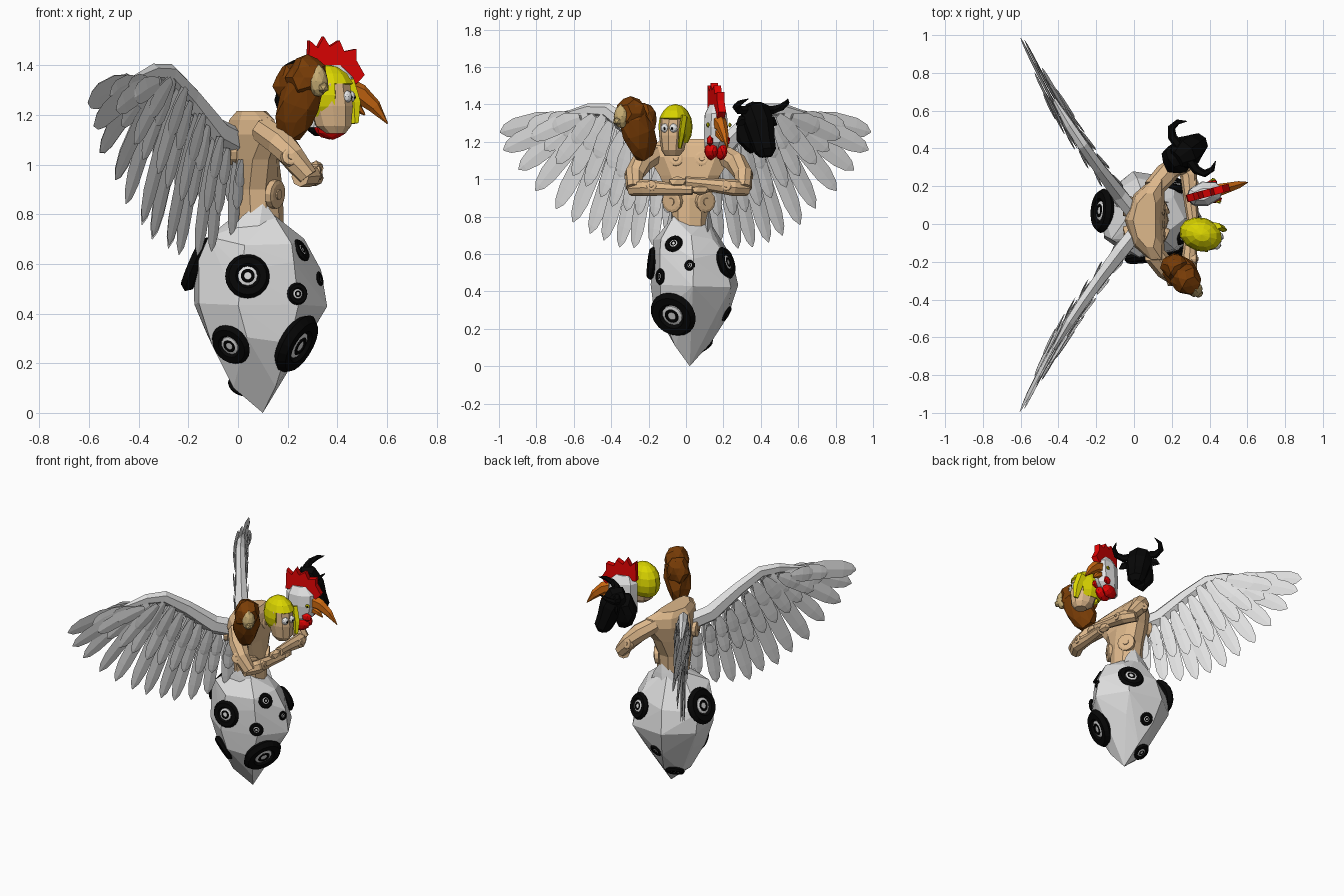
import bpy, bmesh, math, random
from mathutils import Vector, Matrix
from mathutils.bvhtree import BVHTree

random.seed(4)
if "Cube" in bpy.data.objects:
    bpy.data.objects.remove(bpy.data.objects["Cube"])


def material(name, r, g, b):
    m = bpy.data.materials.new(name)
    m.use_nodes = True
    m.diffuse_color = (r, g, b, 1)
    m.node_tree.nodes["Principled BSDF"].inputs["Base Color"].default_value = (r, g, b, 1)
    return m


GREY = material("pale_grey", .74, .74, .74)
SKIN = material("skin", .73, .48, .26)
BLACK = material("black", .002, .002, .002)
BROWN = material("mane_brown", .19, .046, .002)
TAN = material("tan", .56, .41, .17)
YELLOW = material("yellow", .70, .66, 0)
RED = material("red", .78, .001, .001)
ORANGE = material("orange", .64, .15, .006)
WHITE = material("white", .82, .82, .82)


def finish(name, bm, mat, frame=None):
    bmesh.ops.remove_doubles(bm, verts=bm.verts, dist=.0005)
    bmesh.ops.recalc_face_normals(bm, faces=bm.faces)
    mesh = bpy.data.meshes.new(name)
    bm.to_mesh(mesh)
    bm.free()
    mesh.materials.append(mat)
    ob = bpy.data.objects.new(name, mesh)
    bpy.context.collection.objects.link(ob)
    if frame:
        ob.matrix_world = frame
    return ob


def loft(name, rings, mat, frame=None):
    bm = bmesh.new()
    vs = [[bm.verts.new(p) for p in ring] for ring in rings]
    n = len(vs[0])
    for a, b in zip(vs, vs[1:]):
        for i in range(n):
            bm.faces.new((a[i], a[(i + 1) % n], b[(i + 1) % n], b[i]))
    bm.faces.new(vs[0])
    bm.faces.new(vs[-1])
    return finish(name, bm, mat, frame)


def sweep(name, pts, radii, mat, n=6, up=(0, 0, 1), flat=1.0, frame=None):
    """Tube along pts; flat squeezes it along the up direction."""
    pts, up, rings = [Vector(p) for p in pts], Vector(up), []
    for i, (p, r) in enumerate(zip(pts, radii)):
        t = (pts[min(i + 1, len(pts) - 1)] - pts[max(i - 1, 0)]).normalized()
        side = t.cross(up).normalized()
        nor = side.cross(t)
        rings.append([p + side * r * math.cos(k * math.tau / n) + nor * r * flat * math.sin(k * math.tau / n)
                      for k in range(n)])
    return loft(name, rings, mat, frame)


def blob(name, loc, size, mat, frame=None, jitter=0, tilt=0, sub=2):
    bm = bmesh.new()
    bmesh.ops.create_icosphere(bm, subdivisions=sub, radius=1)
    for v in bm.verts:
        v.co *= 1 + random.uniform(-jitter, jitter)
    bm.transform(Matrix.Translation(loc) @ Matrix.Rotation(tilt, 4, 'Y') @ Matrix.Diagonal((*size, 1)))
    return finish(name, bm, mat, frame)


def ellipse(z, cx, cy, rx, ry, n=10, bend=0.0):
    ring = []
    for k in range(n):
        a = k * math.tau / n
        y = ry * math.sin(a)
        ring.append(Vector((cx + rx * math.cos(a) + bend * y * y, cy + y, z)))
    return ring


def head_frame(x, y, z, degrees):
    return Matrix.Translation((x, y, z)) @ Matrix.Rotation(math.radians(degrees), 4, 'Z')


# Faceted lower body
bm = bmesh.new()
for z, cx, cy, rx, ry in ((.12, .08, .03, .095, .095), (.29, .065, .025, .205, .205), (.45, .075, .04, .28, .24),
                          (.6, .07, .025, .262, .235), (.7, .075, .01, .195, .18), (.785, .085, .02, .095, .1)):
    for p in ellipse(z, cx, cy, rx, ry, 7):
        p += Vector((random.uniform(-.02, .02), random.uniform(-.02, .02), random.uniform(-.03, .02)))
        bm.verts.new(p)
bm.verts.new((.1, .02, 0))
bmesh.ops.convex_hull(bm, input=bm.verts)
bmesh.ops.delete(bm, geom=[v for v in bm.verts if not v.link_faces], context='VERTS')
bmesh.ops.recalc_face_normals(bm, faces=bm.faces)
tree = BVHTree.FromBMesh(bm)
finish("faceted_body", bm, GREY)
for s in (1, -1):
    sweep("hip_wedge", [(.08, .02 + s * .095, .72), (.09, .02 + s * .095, .78), (.1, .02 + s * .1, .85)],
          (.11, .075, .008), GREY, 4, (0, 1, 0), .3)


# Wheels set into the body
def ring_part(name, frame, major, minor, mat, squash):
    bpy.ops.mesh.primitive_torus_add(major_segments=20, minor_segments=6, major_radius=major, minor_radius=minor)
    ob = bpy.context.object
    ob.name = name
    ob.matrix_world = frame @ Matrix.Diagonal((1, 1, squash, 1))
    ob.data.materials.append(mat)


for x, y, z, r in ((.05, -.24, .55, .09), (.255, -.065, .655, .05), (.25, -.19, .48, .045), (.33, .02, .54, .03),
                   (.25, -.075, .27, .13), (-.06, -.16, .25, .088), (-.17, .07, .6, .118), (.2, .18, .545, .088),
                   (.07, .2, .29, .045), (.02, .09, .11, .062)):
    loc, nor, _, _ = tree.find_nearest(Vector((x, y, z)))
    out = (Vector((x, y, z)) - Vector((.07, .02, .45))).normalized()
    nor = (nor + Vector((out.x, out.y, out.z * .7)) * .8).normalized()
    f = Matrix.Translation(loc) @ nor.to_track_quat('Z', 'Y').to_matrix().to_4x4()
    ring_part("tyre", f, r * .7, r * .3, BLACK, .8)
    loft("hub", [ellipse(h, 0, 0, r * w, r * w, 12) for h, w in ((-.01, .44), (r * .12, .44), (r * .16, .3))], GREY, f)
    ring_part("hub_ring", f @ Matrix.Translation((0, 0, r * .16)), r * .24, r * .07, BLACK, .6)

# Torso
loft("torso", [ellipse(z, cx, .02, rx, ry, 10, b) for z, cx, rx, ry, b in (
    (.74, .085, .1, .1, 0), (.9, .075, .105, .115, .3), (1.02, .06, .105, .17, 1.2),
    (1.12, .05, .1, .235, 1.6), (1.18, .05, .085, .22, 1.6), (1.215, .055, .06, .15, 1.4))], SKIN)


def disc(name, loc, nor, r):
    f = Matrix.Translation(loc) @ Vector(nor).to_track_quat('Z', 'Y').to_matrix().to_4x4()
    loft(name, [ellipse(h, 0, 0, r * w, r * w, 12) for h, w in ((-.02, 1), (.006, 1), (.01, .75))], SKIN, f)
    loft(name + "_centre", [ellipse(h, 0, 0, r * w, r * w, 10) for h, w in ((0, .4), (.015, .35))], SKIN, f)


# Folded arms, with round plates on the chest, back and arms
for s, name in ((1, "left"), (-1, "right")):
    c = .015
    sweep(name + "_upper_arm", [(.1, c + s * .17, 1.14), (.17, c + s * .25, 1.09), (.22, c + s * .29, 1.03),
                                (.28, c + s * .295, .95)], (.055, .06, .052, .042), SKIN, 8)
    sweep(name + "_forearm", [(.25, c + s * .31, .95), (.29, c + s * .24, .955), (.3, c + s * .1, .96 + s * .012),
                              (.315, c - s * .02, .965 + s * .02)], (.04, .045, .035, .03), SKIN, 8)
    blob(name + "_hand", (.315, c - s * .06, .965 + s * .02), (.03, .055, .032), SKIN, sub=1)
    disc(name + "_belly_plate", (.155, c + s * .09, .88), (1, s * .6, -.1), .058)
    disc(name + "_chest_plate", (.15, c + s * .07, 1.11), (1, 0, .2), .04)
    disc(name + "_arm_plate", (.21, c + s * .325, 1.03), (.3, s, .3), .035)
    disc(name + "_forearm_plate", (.325, c + s * .2, .965), (1, 0, .1), .028)
    disc(name + "_back_plate", (-.038, c + s * .08, 1.05), (-1, s * .3, 0), .055)


# Wings: arm bone, then rows of feathers
def wing_point(y, z, s, off=0.0):
    x = -.645 * (y - .07) - .05 * math.sin(math.pi * min(y, 1))
    return Vector((x + off * .85, s * (y + off * .53), z))


def along(path, t):
    t *= len(path) - 1
    i = min(int(t), len(path) - 2)
    return Vector(path[i]).lerp(Vector(path[i + 1]), t - i)


BONE = [(.58, 1.325), (.5, 1.34), (.41, 1.34), (.3, 1.22), (.2, 1.12), (.08, 1.02)]
TIPS = [(1.0, 1.25), (.965, 1.12), (.83, .96), (.69, .82), (.56, .72), (.45, .66), (.34, .63), (.22, .63), (.09, .7)]
COUNT = 12
for s, side in ((1, "left"), (-1, "right")):
    flat_nor = Vector((.82, s * .57, 0))
    sweep(side + "_wing_arm", [wing_point(y, z, s) for y, z in
                               [(.04, 1.08), (.16, 1.13), (.3, 1.27), (.42, 1.365), (.52, 1.37), (.66, 1.34)]],
          (.06, .06, .048, .042, .036, .015), GREY, 6, flat_nor, .75)
    for row, length, width, off in (("long", 1, .052, 0), ("middle", .64, .046, .022), ("middle_back", .56, .046, -.022),
                                    ("short", .36, .045, .036), ("short_back", .32, .045, -.036)):
        for i in range(COUNT):
            t = i / (COUNT - 1)
            a, b = along(BONE, t), along(TIPS, t)
            b = a.lerp(b, length * random.uniform(.97, 1.0))
            w = width * (1.12 - .3 * t)
            shift = off + (.01 if i % 2 else -.01)
            twist = flat_nor + Vector((0, 0, random.uniform(-.25, -.05)))
            pts = []
            for u in (0, .2, .5, .8, .93, 1):
                p = a.lerp(b, u)
                p.y += .015 * (1 - t) * length * math.sin(u * math.pi)
                pts.append(wing_point(p.x, p.y, s, shift * (1 - .3 * u)))
            sweep(f"{side}_{row}_feather", pts, [w * k for k in (.4, .7, 1, .92, .6, .06)], GREY, 4, twist, .13)

# Maned beast head
f = head_frame(.255, -.27, 1.275, -48)
blob("mane", (-.015, 0, -.02), (.09, .082, .165), BROWN, f, .12, .42)
blob("mane_crown", (.035, 0, .075), (.085, .08, .085), BROWN, f, .13)
blob("mane_back", (-.06, 0, .04), (.07, .07, .09), BROWN, f, .13)
blob("beast_face", (.105, 0, .06), (.035, .04, .065), TAN, f, .06)
blob("beast_muzzle", (.13, 0, .035), (.025, .027, .024), TAN, f, sub=1)

# Human head with a hair cap open over the face
f = head_frame(.365, -.065, 1.265, -17)
loft("human_head", [ellipse(z, x, 0, rx, ry, 10) for z, x, rx, ry in (
    (-.14, .03, .04, .04), (-.11, .02, .075, .06), (-.03, .01, .092, .075), (.06, 0, .09, .075), (.11, 0, .05, .04))],
    SKIN, f)
bm = bmesh.new()
bmesh.ops.create_uvsphere(bm, u_segments=12, v_segments=8, radius=1)
drop = [p for p in bm.faces if p.calc_center_median().z < -.75 or (
    p.calc_center_median().z < .4 and p.calc_center_median().x > .35 and abs(p.calc_center_median().y) < .8)]
bmesh.ops.delete(bm, geom=drop, context='FACES')
bm.transform(Matrix.Translation((-.01, .006, .015)) @ Matrix.Diagonal((.12, .09, .122, 1)))
hair = finish("hair_cap", bm, YELLOW, f)
hair.modifiers.new("thickness", 'SOLIDIFY').thickness = .012
sweep("hair_lock", [(.05, .075, .07), (.08, .07, -.02), (.09, .06, -.1)], (.035, .034, .018), YELLOW, 5, (0, 1, 0), .5, f)
for s in (1, -1):
    blob("human_eye", (.085, s * .024, .008), (.02, .023, .025), WHITE, f)
    blob("human_pupil", (.104, s * .021, .006), (.004, .007, .008), BLACK, f, sub=1)

# Bird head
f = head_frame(.375, .16, 1.28, 15)
loft("bird_head", [ellipse(z, x, 0, rx, ry, 8) for z, x, rx, ry in (
    (-.13, -.04, .06, .05), (-.08, -.01, .09, .062), (.0, 0, .1, .066), (.07, 0, .1, .06), (.12, -.01, .06, .03))],
    WHITE, f)
sweep("upper_beak", [(.07, 0, .02), (.12, 0, .005), (.18, 0, -.045), (.235, 0, -.115)], (.05, .04, .028, .003), ORANGE, 6, (0, 1, 0), .75, f)
sweep("lower_beak", [(.07, 0, -.03), (.11, 0, -.05), (.14, 0, -.08)], (.026, .02, .004), ORANGE, 6, (0, 1, 0), 1.1, f)
comb = [(-.1, .09), (-.095, .22), (-.06, .19), (-.035, .235), (-.01, .195), (.03, .22), (.05, .175), (.1, .185),
        (.1, .14), (.135, .08), (.1, .045), (.04, .09)]
loft("comb", [[Vector((x, y, z)) for x, z in comb] for y in (-.02, .02)], RED, f)
for s in (1, -1):
    blob("wattle", (.0, s * .027, -.13), (.065, .032, .048), RED, f, .06)
    blob("cheek", (.05, s * .046, -.075), (.035, .018, .03), RED, f, .05, sub=1)
    blob("bird_eye", (.06, s * .06, .01), (.016, .008, .014), YELLOW, f, sub=1)
    blob("bird_pupil", (.062, s * .068, .01), (.006, .003, .006), BLACK, f, sub=1)

# Horned head
f = head_frame(.275, .38, 1.27, 36)
sweep("bull_head", [(-.06, 0, .1), (-.02, 0, .085), (.02, 0, .02), (.05, 0, -.06), (.075, 0, -.12), (.08, 0, -.15)],
      (.05, .085, .085, .068, .06, .035), BLACK, 8, (1, 0, .4), .95, f)
blob("bull_neck", (-.06, 0, -.01), (.08, .085, .115), BLACK, f, .1)
for s in (1, -1):
    sweep("horn", [(-.01, s * .05, .1), (-.01, s * .11, .1), (.015, s * .15, .115), (.06, s * .155, .14),
                   (.1, s * .13, .16)], (.026, .024, .02, .014, .002), BLACK, 6, frame=f)
    sweep("bull_ear", [(0, s * .06, .05), (-.005, s * .105, .04), (-.005, s * .135, .02)], (.015, .03, .004), BLACK, 5, (1, 0, 0), .4, f)
